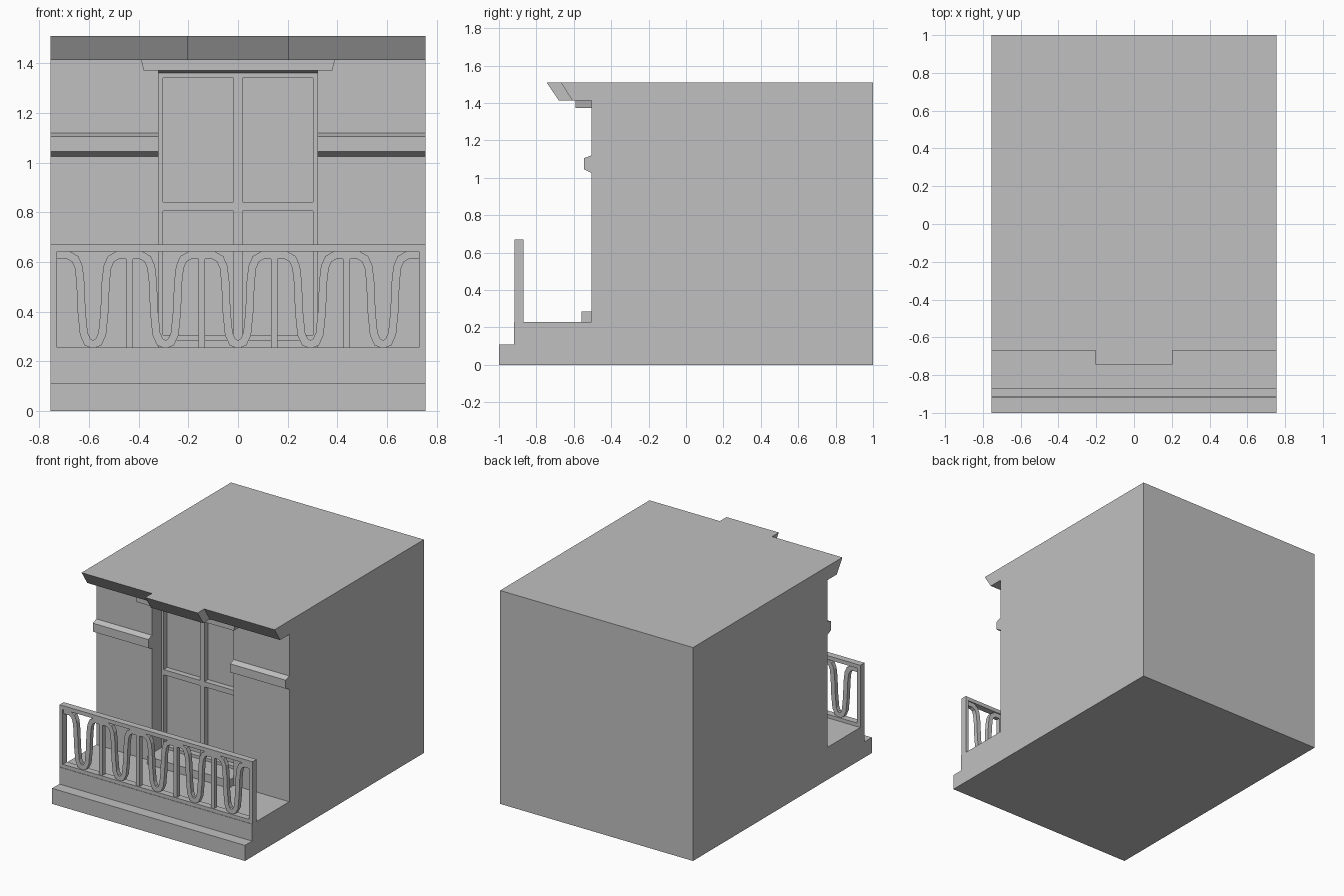
import bpy, bmesh
from mathutils import Vector

cube = bpy.data.objects.get("Cube")
if cube:
    bpy.data.objects.remove(cube, do_unlink=True)

GREY = (0.53, 0.53, 0.53, 1)
stone = bpy.data.materials.new("plain grey")
stone.use_nodes = True
stone.diffuse_color = GREY
stone.node_tree.nodes["Principled BSDF"].inputs["Base Color"].default_value = GREY

HALF = 0.755      # half width of the building
WALL = -0.505     # front wall plane
DOOR = 0.32       # half width of the doorway
DOOR_Y = -0.40    # front of the door frame


def extrude(name, loop, offset):
    """Closed loop of 3D points swept along an offset."""
    bm = bmesh.new()
    face = bm.faces.new([bm.verts.new(p) for p in loop])
    swept = bmesh.ops.extrude_face_region(bm, geom=[face])["geom"]
    verts = [v for v in swept if isinstance(v, bmesh.types.BMVert)]
    bmesh.ops.translate(bm, verts=verts, vec=offset)
    bmesh.ops.recalc_face_normals(bm, faces=bm.faces)
    mesh = bpy.data.meshes.new(name)
    bm.to_mesh(mesh)
    bm.free()
    mesh.materials.append(stone)
    obj = bpy.data.objects.new(name, mesh)
    bpy.context.collection.objects.link(obj)
    return obj


def side_profile(name, yz, x0, x1):
    return extrude(name, [(x0, y, z) for y, z in yz], (x1 - x0, 0, 0))


def front_profile(name, xz, y0, y1):
    return extrude(name, [(x, y0, z) for x, z in xz], (0, y1 - y0, 0))


def box(name, x0, x1, y0, y1, z0, z1):
    return front_profile(name, [(x0, z0), (x1, z0), (x1, z1), (x0, z1)], y0, y1)


# Building with plinth, balcony floor, wall and cornice in one profile
body = side_profile("building", [
    (1, 0), (-1, 0), (-1, 0.11), (-0.92, 0.11), (-0.92, 0.23), (WALL, 0.23),
    (WALL, 1.413), (-0.607, 1.413), (-0.67, 1.51), (1, 1.51)], -HALF, HALF)

# Doorway recess with a slightly sloping ceiling
cutter = side_profile("doorway_cutter", [
    (-0.53, 0.285), (-0.36, 0.285), (-0.36, 1.36), (-0.40, 1.362), (-0.53, 1.374)],
    -DOOR, DOOR)
cutter.hide_render = True
cutter.hide_viewport = True
cutter.display_type = 'WIRE'
cut = body.modifiers.new("doorway", 'BOOLEAN')
cut.operation = 'DIFFERENCE'
cut.solver = 'EXACT'
cut.object = cutter

# Projecting centre of the cornice
side_profile("cornice_centre", [
    (-0.607, 1.413), (-0.68, 1.413), (-0.745, 1.51), (-0.67, 1.51)], -0.205, 0.205)

# Lintel and door step
front_profile("lintel", [(-0.38, 1.372), (0.38, 1.372), (0.39, 1.413), (-0.39, 1.413)],
              -0.59, WALL)
box("door_step", -DOOR, DOOR, -0.56, WALL, 0.23, 0.285)

# Wall bands on both sides of the doorway
band = [(WALL, 1.025), (-0.545, 1.045), (-0.545, 1.105), (WALL, 1.12)]
side_profile("wall_band_right", band, -HALF, -DOOR)
side_profile("wall_band_left", band, DOOR, HALF)

# Door frame: stiles and rails in front of the sunken panes
for name, x0, x1 in (("right", -DOOR, -0.302), ("middle", -0.018, 0.018), ("left", 0.302, DOOR)):
    box("door_stile_" + name, x0, x1, DOOR_Y, -0.36, 0.285, 1.362)
for name, z0, z1 in (("bottom", 0.285, 0.305), ("middle", 0.805, 0.842), ("top", 1.342, 1.362)):
    for side, x0 in (("right", -0.302), ("left", 0.018)):
        box(f"door_rail_{name}_{side}", x0, x0 + 0.284, DOOR_Y, -0.36, z0, z1)

# Railing frame
R0, R1 = -0.917, -0.87
box("railing_bottom", -HALF, HALF, R0, R1, 0.23, 0.255)
box("railing_top", -HALF, HALF, R0, R1, 0.643, 0.67)
box("railing_end_right", -HALF, -0.73, R0, R1, 0.255, 0.643)
box("railing_end_left", 0.73, HALF, R0, R1, 0.255, 0.643)

# Wavy strap: five U shaped loops joined along the top
PITCH = 0.292
half_u = [(0, 0.268), (0.022, 0.277), (0.037, 0.31), (0.046, 0.4), (0.051, 0.52),
          (0.058, 0.58), (0.072, 0.612), (0.098, 0.627), (PITCH / 2, 0.627)]
one_u = [(-x, z) for x, z in reversed(half_u[1:])] + half_u
path = []
for i in range(-2, 3):
    path += [Vector((x + i * PITCH, z)) for x, z in (one_u if i == -2 else one_u[1:])]
outer, inner = [], []
for i, p in enumerate(path):
    a = (p - path[i - 1]).normalized() if i else Vector((1, 0))
    b = (path[i + 1] - p).normalized() if i < len(path) - 1 else Vector((1, 0))
    t = (a + b).normalized()
    n = Vector((-t.y, t.x)) * 0.016 / max(t.dot(a), 0.5)
    outer.append(p + n)
    inner.append(p - n)
front_profile("railing_wave", outer + inner[::-1], -0.91, -0.878)

# Upright bars between the loops
for i in range(4):
    x = (i - 1.5) * PITCH
    box(f"railing_bar_{i + 1}", x - 0.014, x + 0.014, -0.91, -0.878, 0.255, 0.612)
